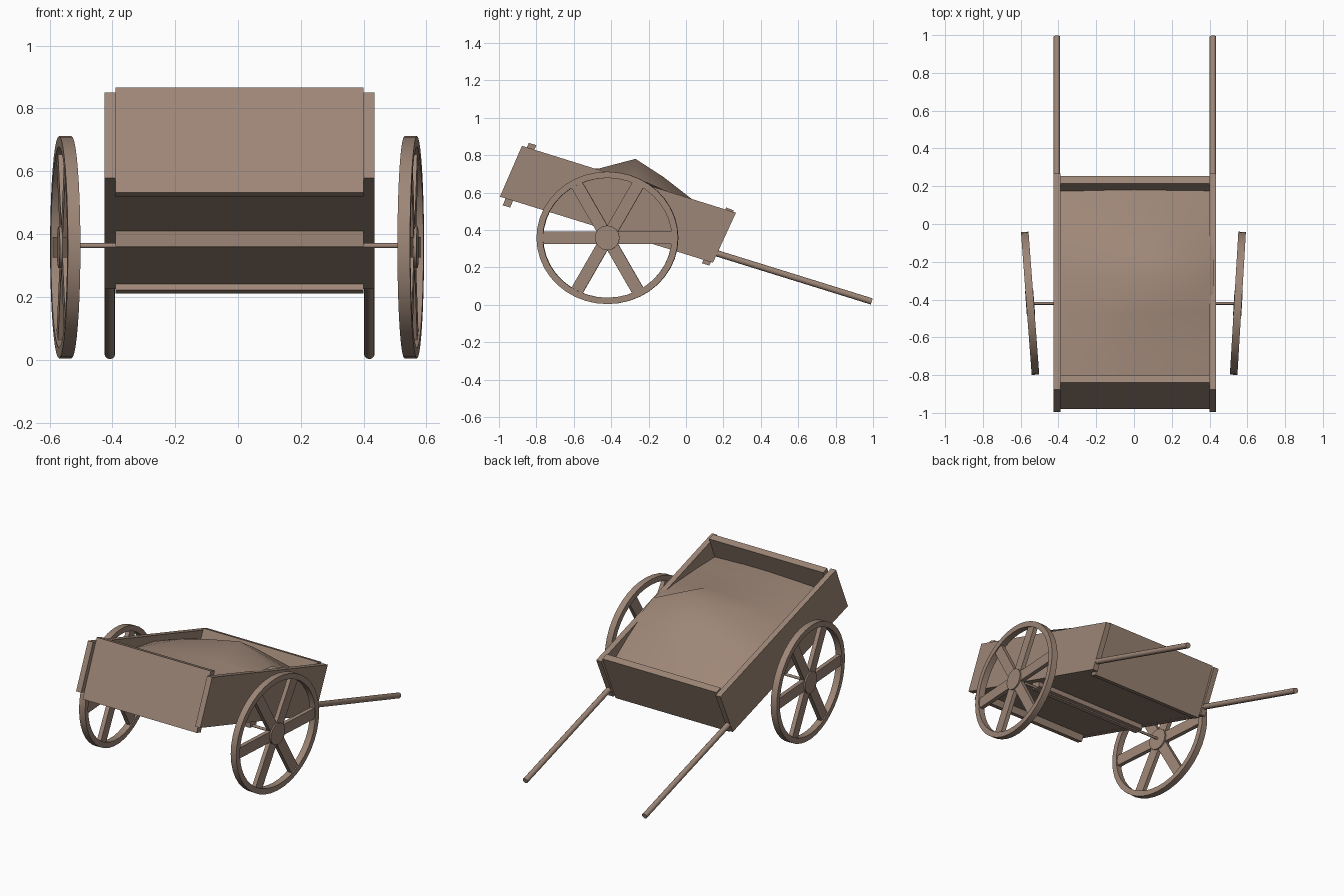
import bpy, bmesh, math
from mathutils import Vector, Matrix

if "Cube" in bpy.data.objects:
    bpy.data.objects.remove(bpy.data.objects["Cube"])

wood = bpy.data.materials.new("brown wood")
wood.diffuse_color = (0.34, 0.24, 0.185, 1)
wood.use_nodes = True
wood.node_tree.nodes["Principled BSDF"].inputs["Base Color"].default_value = wood.diffuse_color


def finish(bm, name, smooth=False):
    bmesh.ops.recalc_face_normals(bm, faces=bm.faces)
    me = bpy.data.meshes.new(name)
    bm.to_mesh(me)
    bm.free()
    me.materials.append(wood)
    ob = bpy.data.objects.new(name, me)
    bpy.context.collection.objects.link(ob)
    if smooth:
        bpy.context.view_layer.objects.active = ob
        ob.select_set(True)
        bpy.ops.object.shade_smooth_by_angle(angle=math.radians(35))
        ob.select_set(False)
    return ob


def prism(bm, pts, x0, x1):
    """Extrude a y-z outline from x0 to x1."""
    a = [bm.verts.new((x0, y, z)) for y, z in pts]
    b = [bm.verts.new((x1, y, z)) for y, z in pts]
    bm.faces.new(a)
    bm.faces.new(b[::-1])
    n = len(pts)
    for i in range(n):
        j = (i + 1) % n
        bm.faces.new((a[i], b[i], b[j], a[j]))


def plank(name, pts, x0, x1):
    bm = bmesh.new()
    prism(bm, pts, x0, x1)
    return finish(bm, name)


def rod(name, p, q, r, sides=12):
    p, q = Vector(p), Vector(q)
    d = q - p
    bm = bmesh.new()
    m = Matrix.Translation((p + q) / 2) @ d.to_track_quat('Z', 'Y').to_matrix().to_4x4()
    bmesh.ops.create_cone(bm, cap_ends=True, segments=sides, radius1=r, radius2=r,
                          depth=d.length, matrix=m)
    return finish(bm, name, True)


# tilted box
side = [(-0.995, 0.578), (0.144, 0.225), (0.267, 0.492), (-0.877, 0.85)]
plank("left_side_panel", side, -0.425, -0.39)
plank("right_side_panel", side, 0.40, 0.435)
plank("front_board", [(-0.98, 0.532), (-0.94, 0.52), (-0.80, 0.853), (-0.84, 0.866)], -0.39, 0.40)
plank("back_board", [(0.085, 0.222), (0.125, 0.21), (0.255, 0.505), (0.215, 0.52)], -0.39, 0.40)
plank("floor", [(-0.96, 0.568), (0.11, 0.236), (0.12, 0.266), (-0.95, 0.598)], -0.39, 0.40)
plank("axle_beam", [(-0.45, 0.36), (-0.39, 0.36), (-0.39, 0.40), (-0.45, 0.42)], -0.39, 0.40)

# pull handles and axle
for name, x in (("left_handle", -0.408), ("right_handle", 0.418)):
    rod(name, (x, 0.14, 0.283), (x, 0.993, 0.018), 0.017)
rod("axle", (-0.55, -0.42, 0.363), (0.55, -0.42, 0.363), 0.008)

# heaped load: heights relative to the sloping rim of the box
xs = (-0.40, -0.2, 0.0, 0.2, 0.42)
heap = {
    -0.87: (-0.14, -0.13, -0.12, -0.12, -0.13),
    -0.70: (-0.11, -0.08, -0.07, -0.06, -0.08),
    -0.47: (-0.07, -0.02, 0.00, 0.005, -0.02),
    -0.27: (-0.04, 0.03, 0.08, 0.12, 0.02),
    -0.12: (-0.04, 0.02, 0.05, 0.07, 0.00),
    0.03: (-0.06, -0.02, 0.00, 0.00, -0.04),
    0.19: (-0.10, -0.09, -0.08, -0.09, -0.10),
}
bm = bmesh.new()
grid = [[bm.verts.new((x, y, 0.85 - 0.313 * (y + 0.877) + h)) for x, h in zip(xs, row)]
        for y, row in heap.items()]
for r0, r1 in zip(grid, grid[1:]):
    for i in range(len(xs) - 1):
        bm.faces.new((r0[i], r0[i + 1], r1[i + 1], r1[i]))
load = finish(bm, "load_heap")
for p in load.data.polygons:
    p.use_smooth = True
if load.data.polygons[0].normal.z < 0:
    load.data.flip_normals()


# spoked wheels, slightly toed in at the front
RY, RZ = 0.379, 0.354


def wheel(name, x, yaw):
    bm = bmesh.new()
    n = 40
    loops = []
    for inset, dx in ((0, -0.02), (0, 0.02), (0.034, 0.02), (0.034, -0.02)):
        loops.append([bm.verts.new((dx, (RY - inset) * math.cos(2 * math.pi * i / n),
                                    (RZ - inset) * math.sin(2 * math.pi * i / n)))
                      for i in range(n)])
    for k in range(4):
        a, b = loops[k], loops[(k + 1) % 4]
        for i in range(n):
            j = (i + 1) % n
            bm.faces.new((a[i], a[j], b[j], b[i]))
    # six spokes
    for k in range(6):
        t = k * math.pi / 3
        c, s = math.cos(t), math.sin(t)
        length = 1 / math.hypot(c / (RY - 0.022), s / (RZ - 0.022))
        pts = [(0, -0.033), (length, -0.033), (length, 0.033), (0, 0.033)]
        prism(bm, [(u * c - v * s, u * s + v * c) for u, v in pts], -0.013, 0.013)
    # hub
    prism(bm, [(0.066 * math.cos(i * math.pi / 8), 0.066 * math.sin(i * math.pi / 8))
               for i in range(16)], -0.022, 0.022)
    ob = finish(bm, name, True)
    ob.location = (x, -0.42, 0.358)
    ob.rotation_euler = (0, 0, yaw)


wheel("left_wheel", -0.55, math.radians(4.3))
wheel("right_wheel", 0.55, math.radians(-3.4))
